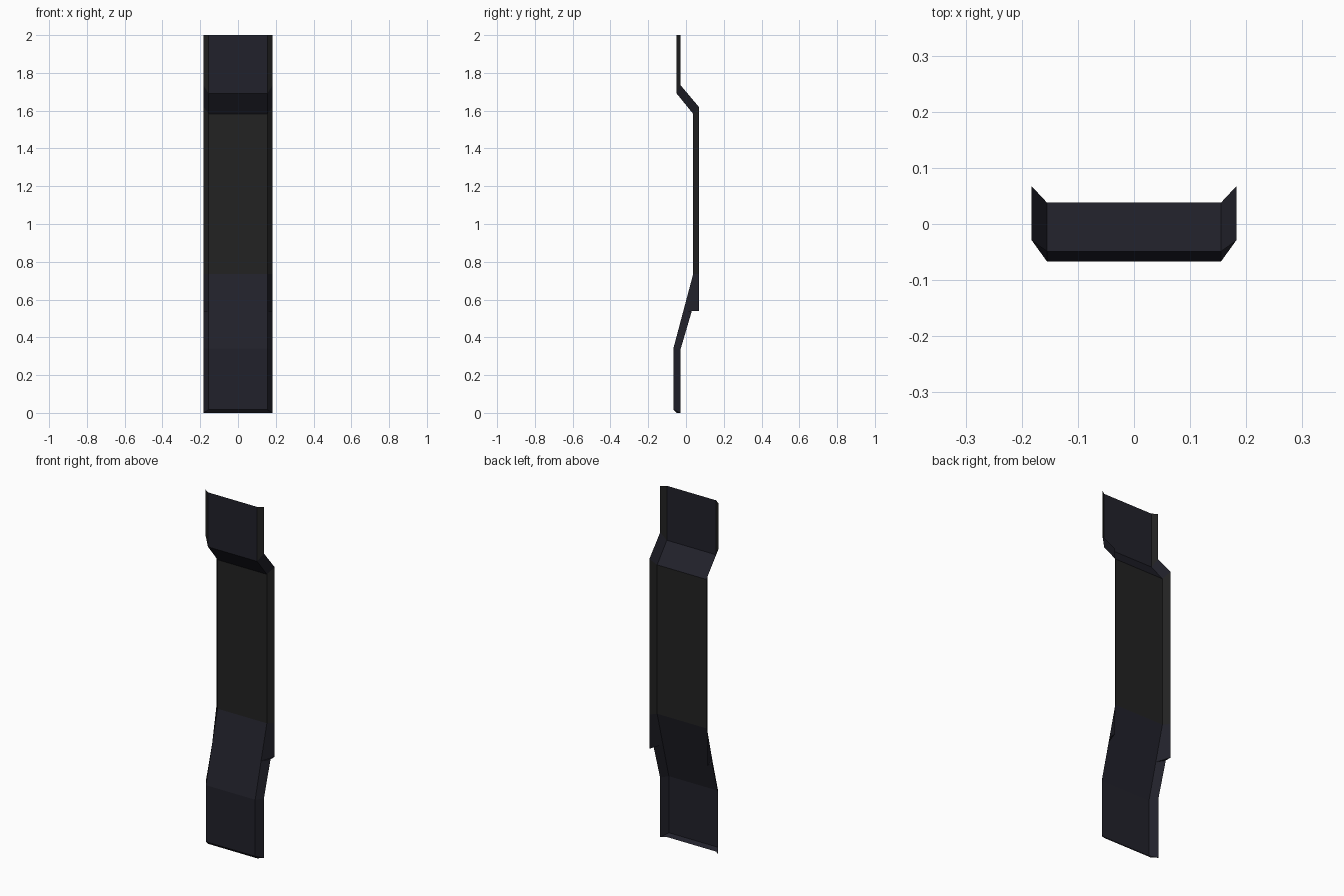
import bpy, bmesh

if "Cube" in bpy.data.objects:
    bpy.data.objects.remove(bpy.data.objects["Cube"])

def material(name, rgb):
    m = bpy.data.materials.new(name)
    m.diffuse_color = (*rgb, 1)
    m.use_nodes = True
    m.node_tree.nodes["Principled BSDF"].inputs["Base Color"].default_value = m.diffuse_color
    return m

charcoal = material("charcoal", (0.016, 0.016, 0.016))
navy = material("dark blue grey", (0.0155, 0.0155, 0.024))

# Stations down the strip: (panel edge y, z), (flange rim y, z)
stations = [
    ((-0.049, 2.00), (-0.029, 2.00)),
    ((-0.049, 1.69), (-0.029, 1.735)),
    ((0.038, 1.583), (0.068, 1.62)),
    ((0.038, 0.735), (0.068, 0.735)),
    ((-0.014, 0.54), (0.068, 0.54)),
    ((-0.014, 0.54), (0.031, 0.54)),
    ((-0.067, 0.34), (-0.028, 0.34)),
    ((-0.067, 0.018), (-0.028, 0.0)),
    ((-0.050, 0.0), (-0.028, 0.0)),
]
INNER, OUTER = 0.155, 0.183

# Folded sheet: centre panel with a swept-back flange on both sides
bm = bmesh.new()
rows = []
for (yi, zi), (yo, zo) in stations:
    rows.append([bm.verts.new(p) for p in (
        (-OUTER, yo, zo), (-INNER, yi, zi), (INNER, yi, zi), (OUTER, yo, zo))])
for a, b in zip(rows, rows[1:]):
    for i in range(3):
        bm.faces.new((a[i], b[i], b[i + 1], a[i + 1]))
bmesh.ops.remove_doubles(bm, verts=bm.verts, dist=0.0005)
bmesh.ops.dissolve_degenerate(bm, edges=bm.edges, dist=0.0005)

# Middle panel and flanges are charcoal, the ends and slopes are bluish
for f in bm.faces:
    z = f.calc_center_median().z
    is_flange = abs(f.calc_center_median().x) > 0.1
    top_flange = is_flange and z > 1.75
    f.material_index = 0 if 0.73 < z < 1.5 or top_flange else 1

mesh = bpy.data.meshes.new("folded_strip")
bm.to_mesh(mesh)
bm.free()
mesh.materials.append(charcoal)
mesh.materials.append(navy)
strip = bpy.data.objects.new("folded_strip", mesh)
bpy.context.collection.objects.link(strip)
